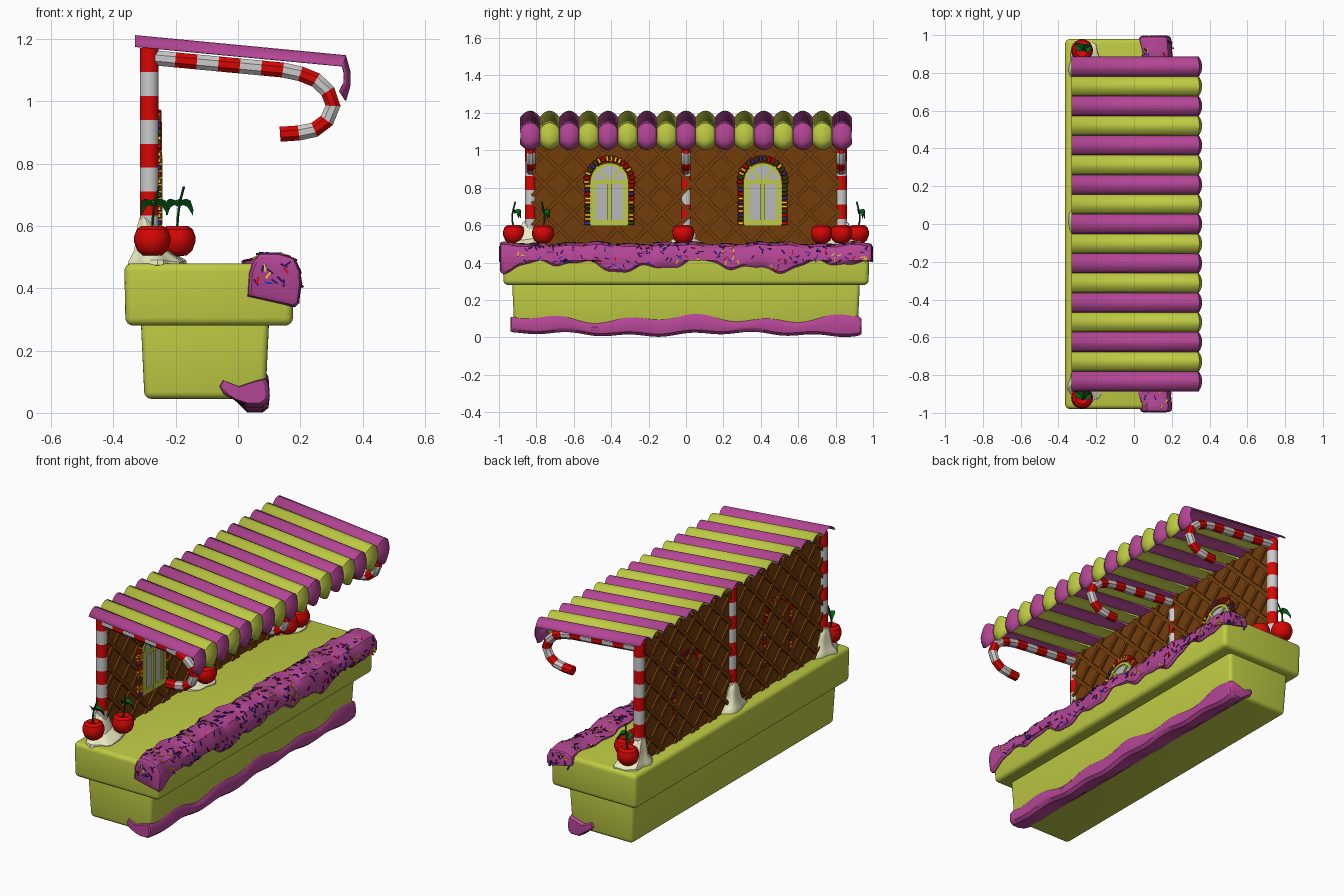
import bpy, bmesh, math, random
from math import sin, cos, pi
from mathutils import Vector, Matrix

if "Cube" in bpy.data.objects:
    bpy.data.objects.remove(bpy.data.objects["Cube"])

random.seed(4)
PALETTE = {"lime": (.74, .79, .27), "berry": (.70, .28, .58), "red": (.84, .06, .05), "white": (.80, .80, .80),
           "brown": (.45, .25, .07), "cream": (.92, .92, .76), "green": (.05, .40, .13), "yellow": (.92, .82, .12),
           "blue": (.12, .22, .75), "navy": (.20, .10, .38), "glass": (.72, .72, .73), "stem": (.08, .32, .12)}


def material(name):
    m = bpy.data.materials.get(name)
    if not m:
        m = bpy.data.materials.new(name)
        m.diffuse_color = [c ** 2.2 for c in PALETTE[name]] + [1]
        m.use_nodes = True
        m.node_tree.nodes["Principled BSDF"].inputs["Base Color"].default_value = m.diffuse_color
    return m


def finish(name, bm, cols):
    bmesh.ops.recalc_face_normals(bm, faces=bm.faces[:])
    me = bpy.data.meshes.new(name)
    bm.to_mesh(me)
    bm.free()
    for c in cols:
        me.materials.append(material(c))
    ob = bpy.data.objects.new(name, me)
    bpy.context.collection.objects.link(ob)
    return ob


def add_loft(bm, rings, pick=lambda i, j: 0, closed=True, caps=True):
    vs = [[bm.verts.new(p) for p in r] for r in rings]
    n = len(vs[0])
    for i in range(len(vs) - 1):
        for j in range(n if closed else n - 1):
            k = (j + 1) % n
            bm.faces.new((vs[i][j], vs[i][k], vs[i + 1][k], vs[i + 1][j])).material_index = pick(i, j)
    if closed and caps:
        bm.faces.new(vs[0]).material_index = pick(0, 0)
        bm.faces.new(vs[-1]).material_index = pick(len(vs) - 2, 0)


def add_tube(bm, path, r, normal, sides=8, pick=lambda i, j: 0):
    pts, n, rings = [Vector(p) for p in path], Vector(normal), []
    for i, p in enumerate(pts):
        t = (pts[min(i + 1, len(pts) - 1)] - pts[max(i - 1, 0)]).normalized()
        b = t.cross(n).normalized()
        rings.append([p + r * (cos(a) * n + sin(a) * b) for a in [2 * pi * (k + .5) / sides for k in range(sides)]])
    add_loft(bm, rings, pick)


def add_box(bm, mat, idx=0):
    vs = bmesh.ops.create_cube(bm, size=1, matrix=mat)["verts"]
    for f in {f for v in vs for f in v.link_faces}:
        f.material_index = idx


def place(loc, size, rx=0):
    return Matrix.Translation(loc) @ Matrix.Rotation(rx, 4, 'X') @ Matrix.Diagonal((*size, 1))


def rounded_box(name, x0, x1, hy, z0, z1, taper, width):
    bm = bmesh.new()
    add_box(bm, place(((x0 + x1) / 2, 0, (z0 + z1) / 2), (x1 - x0, 2 * hy, z1 - z0)))
    for v in bm.verts:
        if v.co.z < (z0 + z1) / 2:
            v.co.x -= math.copysign(taper, v.co.x)
            v.co.y -= math.copysign(taper, v.co.y)
    bmesh.ops.bevel(bm, geom=bm.edges[:], offset=width, segments=4, profile=.5, affect='EDGES')
    finish(name, bm, ["lime"])


# Counter blocks
rounded_box("counter_top", -.365, .18, .98, .28, .48, .004, .025)
rounded_box("counter_base", -.312, .10, .93, .045, .30, .012, .022)


# Icing rolls, wavy along the counter edges
def top_section(y):
    b = .385 + .022 * sin(8.5 * y + 1) + .018 * sin(21 * y) + .006 * sin(47 * y)
    w = .006 * sin(13 * y + 2) + .004 * sin(37 * y)
    return [(.025 + w, .45), (.03 + 2 * w, .488), (.07, .503 + w), (.13, .503 + w), (.175 + w / 2, .488 + w),
            (.195 + w / 2, .455), (.197 + w / 2, .41), (.194, b + .008), (.183, b - .004), (.165, b), (.03, b + .03)]


def low_section(y):
    t = .098 + .014 * sin(7 * y + 1.5) + .014 * sin(17 * y + .5)
    b = .016 + .008 * sin(6 * y) + .007 * sin(19 * y + 1)
    return [(-.06, .085), (-.05, t), (.0, t - .02), (.06, t), (.088, t + .006), (.098, t - .01),
            (.102, .055), (.098, b + .015), (.08, b), (.03, b), (-.01, .04), (-.045, .06)]


def icing(name, section, hy, mid):
    ends = [(-hy, .84), (-hy + .006, .95)]
    rows = ends + [(-hy + .02 + (2 * hy - .04) * k / 160, 1) for k in range(161)] + [(-y, s) for y, s in ends[::-1]]
    bm = bmesh.new()
    add_loft(bm, [[(mid[0] + (x - mid[0]) * s, y, mid[1] + (z - mid[1]) * s) for x, z in section(y)] for y, s in rows])
    finish(name, bm, ["berry"])


icing("top_icing", top_section, .995, (.11, .44))
icing("bottom_icing", low_section, .938, (.03, .06))

# Sprinkles scattered on the top icing
bm = bmesh.new()


def sprinkle(p, u, v):
    a = random.uniform(0, pi)
    d = u * cos(a) + v * sin(a)
    n = u.cross(v)
    rot = Matrix((d, n.cross(d), n)).transposed().to_4x4()
    add_box(bm, Matrix.Translation(p) @ rot @ Matrix.Diagonal((.024, .006, .007, 1)),
            random.choice([0, 0, 0, 0, 1, 2, 3]))


for _ in range(300):
    y, i, f = random.uniform(-.97, .97), random.choice([1, 2, 2, 3, 4, 5, 6]), random.random()
    P = [Vector((x, y, z)) for x, z in top_section(y)]
    sprinkle(P[i].lerp(P[i + 1], f), Vector((0, 1, 0)), (P[i + 1] - P[i]).normalized())
for s in (-1, 1):
    for _ in range(14):
        sprinkle(Vector((random.uniform(.05, .17), s * .995, random.uniform(.41, .48))),
                 Vector((1, 0, 0)), Vector((0, 0, 1)))
finish("sprinkles", bm, ["navy", "blue", "red", "yellow"])

# Waffle wall with diagonal ridges
bm = bmesh.new()
Z0, Z1, WX = .475, 1.165, -.28
H = (Z1 - Z0) / 2
add_box(bm, place((WX, 0, Z0 + H), (.028, 1.66, 2 * H)))
for s in (-1, 1):
    for k in range(-7, 8):
        c = k * .158 + .03
        a, b = max(c - H, -.825), min(c + H, .825)
        if b - a > .03:
            m = (a + b) / 2
            add_box(bm, place((WX, m, Z0 + H + s * (m - c)), (.05, (b - a) * 2 ** .5, .02), s * pi / 4))
finish("waffle_wall", bm, ["brown"])

# Striped candy cane posts with hooked arms
for y, side in ((-.83, "front"), (0, "middle"), (.83, "back")):
    stripe = lambda i, j: i % 2
    bm = bmesh.new()
    add_tube(bm, [(-.285, y, 1.17 - .0767 * k) for k in range(10)], .031, (0, 1, 0), 12, stripe)
    finish(side + "_post", bm, ["red", "white"])
    bm = bmesh.new()
    arm = [(-.27 + .069 * k, 1.139 - .0065 * k) for k in range(7)]
    arm += [(.2, 1.088), (.25, 1.068), (.288, 1.032), (.305, .985), (.285, .938), (.245, .908), (.195, .898), (.135, .894)]
    add_tube(bm, [(x, y, z) for x, z in arm], .026, (0, 1, 0), 8, stripe)
    finish(side + "_hook", bm, ["white", "red"])

# Scalloped awning: 17 arched strips with a hanging front edge
bm = bmesh.new()
profile = [(-.33, 1.175, 0, .035), (.335, 1.112, .01, .034), (.341, 1.085, .018, .01),
           (.34, 1.06, .019, -.01), (.325, 1.032, .02, -.03)]
W = 1.77 / 17
for k in range(17):
    arc = [(-.885 + W * (k + t / 8), sin(pi * t / 8) ** .85) for t in range(9)]
    add_loft(bm, [[(x + dx * h, y, z + dz * h) for y, h in arc] for x, z, dx, dz in profile],
             lambda i, j: k % 2, closed=False)
awning = finish("awning", bm, ["berry", "lime"])
mod = awning.modifiers.new("thickness", 'SOLIDIFY')
mod.thickness, mod.offset = .004, 0

# Arched windows with candy surrounds
for yc, side in ((-.41, "front"), (.41, "back")):
    def arch(r, z0, x):
        return [(x, yc - r, z0)] + [(x, yc - r * cos(pi * k / 14), .83 + r * sin(pi * k / 14)) for k in range(15)] + [(x, yc + r, z0)]
    bm = bmesh.new()
    add_loft(bm, [arch(.1, .605, -.27), arch(.1, .605, -.252)])
    finish(side + "_window_pane", bm, ["glass"])
    bm = bmesh.new()
    add_tube(bm, arch(.095, .605, -.252), .011, (1, 0, 0), 4)
    for z, t in ((.607, .022), (.83, .02), (.622, .01)):
        add_box(bm, place((-.252, yc, z), (.016, .2, t)))
    add_box(bm, place((-.252, yc, .715), (.018, .024, .22)))
    for s in (-1, 1):
        add_box(bm, place((-.252, yc + s * .078, .715), (.012, .014, .22)))
        add_box(bm, place((-.252, yc + s * .035, .872), (.014, .012, .11), -s * .7))
    finish(side + "_window_frame", bm, ["lime"])
    bm = bmesh.new()
    spots = [(yc + s * .117, .61 + .0222 * k, 0) for s in (-1, 1) for k in range(10)]
    spots += [(yc - .122 * cos(a), .83 + .126 * sin(a), -a) for a in [pi * k / 17 for k in range(18)]]
    for i, (y, z, a) in enumerate(spots):
        add_box(bm, place((-.272, y, z), (.054, .034, .019), a), random.choice([0, 1, 2, 0, 1, 2, 3]))
    bmesh.ops.bevel(bm, geom=bm.edges[:], offset=.004, segments=1, affect='EDGES')
    finish(side + "_window_candies", bm, ["red", "green", "yellow", "blue"])

# Whipped cream mounds around the posts
for y, side in ((-.845, "front"), (0, "middle"), (.845, "back")):
    bm = bmesh.new()
    rings = []
    for f, z in ((1, .47), (.98, .487), (.8, .503), (.55, .525), (.42, .57), (.3, .61), (.1, .632)):
        cx = -.258 - .05 * (1 - f)
        wob = lambda a: f * (1 + .07 * sin(5 * a + y * 3) + .04 * sin(8 * a))
        rings.append([(cx + .088 * wob(a) * cos(a), y * (.982 + .018 * f) + .122 * wob(a) * sin(a), z + .004 * sin(3 * a))
                      for a in [2 * pi * k / 28 for k in range(28)]])
    add_loft(bm, rings)
    finish(side + "_cream", bm, ["cream"])

# Cherries with stems and leaves
CHERRY = [(.004, -.05), (.03, -.047), (.048, -.032), (.058, -.005), (.058, .015), (.05, .037), (.034, .048), (.016, .044), (.003, .032)]
for n, (x, y, stem) in enumerate([(-.275, -.92, 1), (-.195, -.765, 1), (-.195, -.015, 0),
                                  (-.195, .725, 0), (-.195, .83, 0), (-.275, .92, 1)]):
    bm = bmesh.new()
    add_loft(bm, [[(x + r * cos(2 * pi * k / 20), y + r * sin(2 * pi * k / 20), .552 + z) for k in range(20)] for r, z in CHERRY])
    finish(f"cherry_{n + 1}", bm, ["red"])
    if stem:
        d = -1 if y < -.8 else 1
        bm = bmesh.new()
        add_tube(bm, [(x + .012 * t * t / 9, y + d * .01 * sin(t), .585 + .035 * t) for t in range(5)], .0045, (1, 0, 0), 6)
        for a in (.5, 2.4):
            u, v = Vector((cos(a), sin(a), -.1)), Vector((-sin(a), cos(a), 0))
            o = Vector((x + .004, y, .66))
            vs = [[bm.verts.new(o + u * .055 * t + v * s * .024 * sin(pi * t ** .8) + Vector((0, 0, .02 * abs(s) + .02 * sin(pi * t) - .025 * t)))
                   for s in (-1, 0, 1)] for t in (.05, .3, .6, .97)]
            for p, q in zip(vs, vs[1:]):
                for j in (0, 1):
                    bm.faces.new((p[j], p[j + 1], q[j + 1], q[j])).material_index = 1
        finish(f"cherry_stem_{n + 1}", bm, ["stem", "green"])

# Smooth shading with sharp edges kept
for ob in bpy.context.collection.objects:
    ob.select_set(True)
    bpy.context.view_layer.objects.active = ob
bpy.ops.object.shade_smooth_by_angle(angle=math.radians(35))
